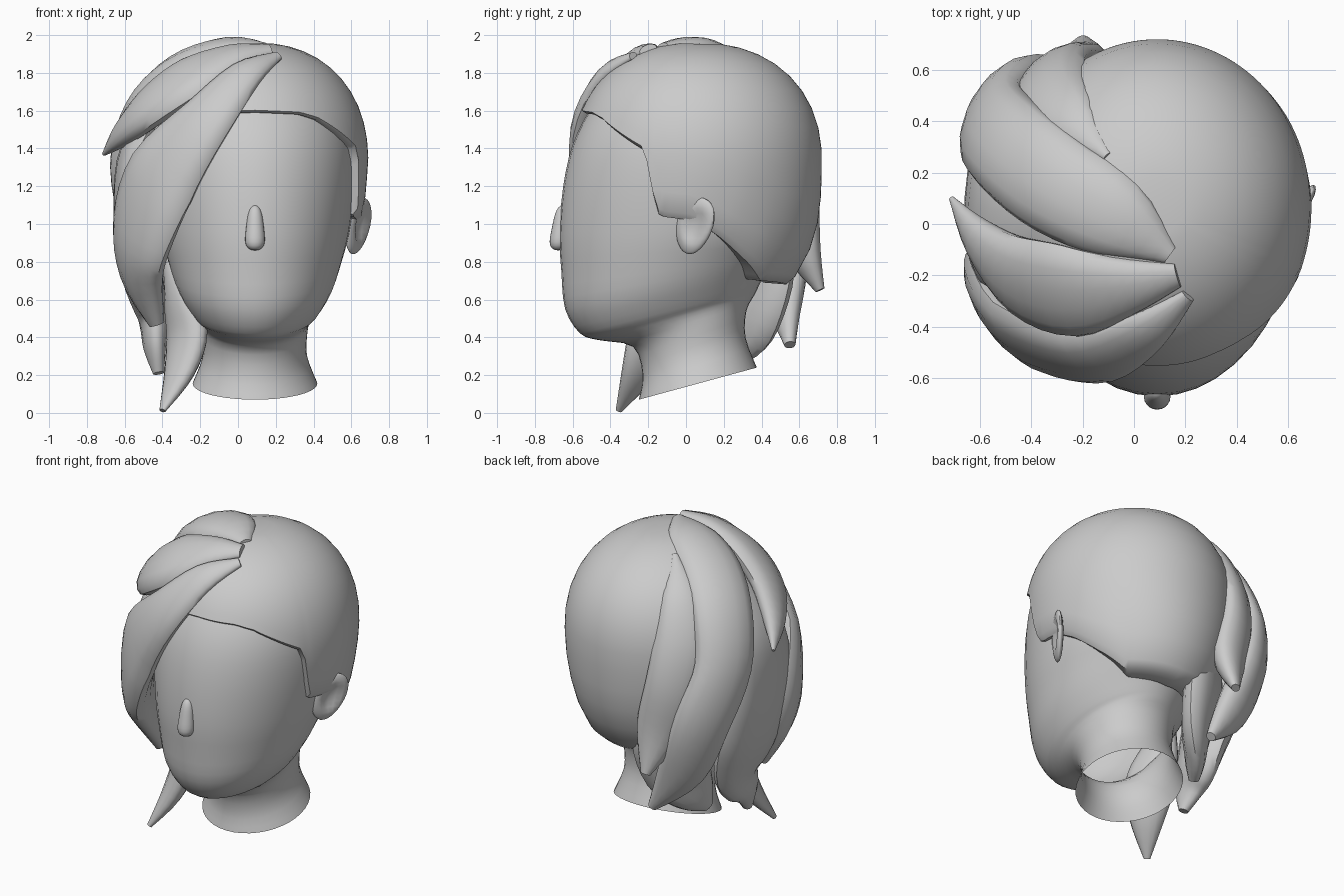
import bpy, bmesh, math
from mathutils import Vector

cube = bpy.data.objects.get("Cube")
if cube:
    bpy.data.objects.remove(cube, do_unlink=True)

grey = bpy.data.materials.new("plain grey")
grey.use_nodes = True
colour = (0.6, 0.6, 0.6, 1)
grey.diffuse_color = colour
grey.node_tree.nodes["Principled BSDF"].inputs["Base Color"].default_value = colour

CX = 0.09   # the head's own middle
SIDES = 40


def finish(name, bm):
    bmesh.ops.recalc_face_normals(bm, faces=bm.faces)
    mesh = bpy.data.meshes.new(name)
    bm.to_mesh(mesh)
    bm.free()
    obj = bpy.data.objects.new(name, mesh)
    bpy.context.collection.objects.link(obj)
    mesh.materials.append(grey)
    bpy.ops.object.select_all(action='DESELECT')
    obj.select_set(True)
    bpy.context.view_layer.objects.active = obj
    bpy.ops.object.shade_smooth_by_angle(angle=math.radians(50))
    return obj


def loft(name, rings, cap_start=False, cap_end=True):
    bm = bmesh.new()
    loops = [[bm.verts.new(p) for p in ring] for ring in rings]
    n = len(loops[0])
    for a, b in zip(loops, loops[1:]):
        for i in range(n):
            j = (i + 1) % n
            bm.faces.new((a[i], a[j], b[j], b[i]))
    if cap_start:
        bm.faces.new(loops[0])
    if cap_end:
        bm.faces.new(loops[-1])
    return finish(name, bm)


def smooth_path(rows, steps=4):
    """Catmull-Rom through rows of any length."""
    rows = [Vector(r) for r in rows]
    out = []
    for i in range(len(rows) - 1):
        p0, p1, p2 = rows[max(i - 1, 0)], rows[i], rows[i + 1]
        p3 = rows[min(i + 2, len(rows) - 1)]
        for k in range(steps):
            t = k / steps
            out.append(0.5 * (2 * p1 + (p2 - p0) * t + (2 * p0 - 5 * p1 + 4 * p2 - p3) * t * t
                              + (3 * p1 - p0 - 3 * p2 + p3) * t ** 3))
    return out + [rows[-1]]


def interp(table, x):
    for a, b in zip(table, table[1:]):
        if x <= b[0]:
            t = max(0, (x - a[0]) / (b[0] - a[0]))
            return [p + (q - p) * t for p, q in zip(a[1:], b[1:])]
    return table[-1][1:]


# Head and neck: front z, back z, front y, back y, half width
sections = [
    (.07, .24, -.25, .375, .33), (.2, .4, -.23, .315, .275), (.35, .54, -.28, .32, .28),
    (.385, .62, -.46, .36, .30), (.42, .66, -.56, .38, .34), (.55, .76, -.64, .43, .41),
    (.75, .86, -.66, .5, .46), (.95, .97, -.67, .58, .5), (1.2, 1.2, -.65, .62, .53),
    (1.42, 1.42, -.6, .62, .53), (1.6, 1.6, -.51, .56, .48), (1.78, 1.78, -.36, .4, .36)]
rings = []
for zf, zb, yf, yb, w in smooth_path(sections, 3):
    ring = []
    for i in range(SIDES):
        a = math.tau * i / SIDES
        f = (1 - math.cos(a)) / 2
        ring.append((CX + w * math.sin(a), yf + (yb - yf) * f, zf + (zb - zf) * f))
    rings.append(ring)
loft("head_and_neck", rings)

# Hair cap: a dome whose lower edge follows the hairline
hairline = [(0, 1.59), (25, 1.58), (36, 1.55), (47, 1.49), (64, 1.39), (68.5, 1.22), (69.5, 1.08),
            (73, 1.04), (88, 1.02), (100, .95), (118, .82), (137, .7), (180, .68)]  # degrees, height
lower = [(.68, .55, .46), (.8, .63, .5), (.95, .69, .545), (1.15, .715, .585), (1.33, .72, .6)]


def cap_point(angle, z, inset=0.0):
    if z > 1.33:
        f = max(0, 1 - ((z - 1.33) / .63) ** 2.2) ** .45
        back, w, front = .06 + .66 * f, .6 * f, .06 - .66 * f
    else:
        back, w = interp(lower, z)
        front = -.6
    mid, h = (back + front) / 2, (back - front) / 2
    return (CX + (w - inset) * math.sin(angle), mid - (h - inset) * math.cos(angle), z)


rings = []
rows = 14
angles = [math.tau * i / 120 for i in range(120)]
low = [interp(hairline, min(math.degrees(a), 360 - math.degrees(a)))[0] for a in angles]
rings.append([cap_point(a, z + .01, .15) for a, z in zip(angles, low)])
rings.append([cap_point(a, z, .02) for a, z in zip(angles, low)])
for k in range(rows):
    s = math.sin(math.pi / 2 * (k + .3) / rows)
    rings.append([cap_point(a, z + (1.957 - z) * s) for a, z in zip(angles, low)])
loft("hair_cap", rings)


# Hair locks: x, y, z, half width, half thickness along each path
def lock(name, rows):
    pts = smooth_path(rows)
    rings = []
    for i, p in enumerate(pts):
        c = Vector(p[:3])
        tangent = Vector(pts[min(i + 1, len(pts) - 1)][:3]) - Vector(pts[max(i - 1, 0)][:3])
        tangent.normalize()
        out = c - Vector((.05, .05, min(c.z, 1.25)))
        out = (out - tangent * out.dot(tangent)).normalized()
        side = tangent.cross(out)
        w, d = max(p[3], .008), max(p[4], .008)
        rings.append([c + side * w * math.cos(t) + out * d * math.sin(t)
                      for t in (math.tau * k / 14 for k in range(14))])
    loft(name, rings, cap_start=True)


lock("front_fringe_lock", [
    (.21, -.28, 1.89, .03, .02), (.04, -.42, 1.79, .1, .05), (-.17, -.51, 1.55, .16, .07),
    (-.4, -.44, 1.25, .24, .09), (-.51, -.32, .95, .25, .1), (-.51, -.23, .72, .19, .09),
    (-.43, -.18, .47, .05, .04)])
lock("upper_fringe_lock", [
    (.17, -.2, 1.92, .05, .03), (-.02, -.24, 1.88, .12, .06), (-.25, -.26, 1.77, .2, .08),
    (-.45, -.2, 1.63, .18, .08), (-.6, -.06, 1.49, .1, .06), (-.71, .1, 1.37, .01, .01)])
lock("long_crown_lock", [
    (.14, -.12, 1.93, .04, .03), (-.06, .02, 1.92, .16, .07), (-.29, .15, 1.81, .2, .1),
    (-.47, .29, 1.62, .2, .1), (-.55, .4, 1.33, .19, .1), (-.48, .51, 1.0, .18, .1),
    (-.34, .52, .65, .15, .09), (-.14, .55, .36, .03, .03)])
lock("back_lock", [
    (-.1, .26, 1.9, .02, .02), (-.25, .41, 1.73, .12, .06), (-.33, .51, 1.48, .17, .08),
    (-.31, .58, 1.2, .17, .09), (-.23, .61, .9, .14, .09), (-.2, .71, .65, .03, .025)])
lock("side_lock", [
    (-.34, .0, 1.7, .15, .06), (-.54, .02, 1.4, .26, .08), (-.58, .04, 1.05, .29, .08),
    (-.52, .08, .75, .28, .1), (-.44, .08, .5, .2, .09), (-.44, .0, .35, .12, .06),
    (-.42, -.04, .21, .03, .03)])
lock("nape_lock", [
    (-.22, .4, 1.0, .2, .09), (-.2, .41, .75, .25, .1), (-.2, .35, .52, .21, .09),
    (-.26, .26, .36, .13, .06), (-.3, .2, .27, .04, .03)])
lock("lower_front_lock", [
    (-.35, -.1, .8, .05, .05), (-.3, -.13, .59, .13, .08), (-.27, -.17, .4, .16, .08),
    (-.31, -.25, .21, .11, .06), (-.4, -.355, .012, .02, .015)])

# Ears: flattened ovals with a hollow on the outer side, tilted outwards
for name, s in (("left_ear", 1), ("right_ear", -1)):
    bm = bmesh.new()
    bmesh.ops.create_uvsphere(bm, u_segments=20, v_segments=14, radius=1)
    for v in bm.verts:
        x, y, z = v.co
        hollow = .035 * max(0, 1 - 2.2 * (y * y + z * z)) if x > 0 else 0
        y2 = y * (.085 + .03 * (z + 1) / 2)
        v.co = (CX + s * (.545 + x * .035 - hollow + y2 * .55 + .025 * z),
                .045 + y2 + .025 * z, .99 + z * .15)
    finish(name, bm)

# Nose: a long drop, deeper at the bottom
bm = bmesh.new()
bmesh.ops.create_uvsphere(bm, u_segments=20, v_segments=14, radius=1)
for v in bm.verts:
    x, y, z = v.co
    fullness = (1 - .28 * z) * (1 + .5 * z * z)
    v.co = (CX + x * .047 * fullness, -.665 + .012 * z + y * .045 * fullness, .98 + z * .12)
finish("nose", bm)
